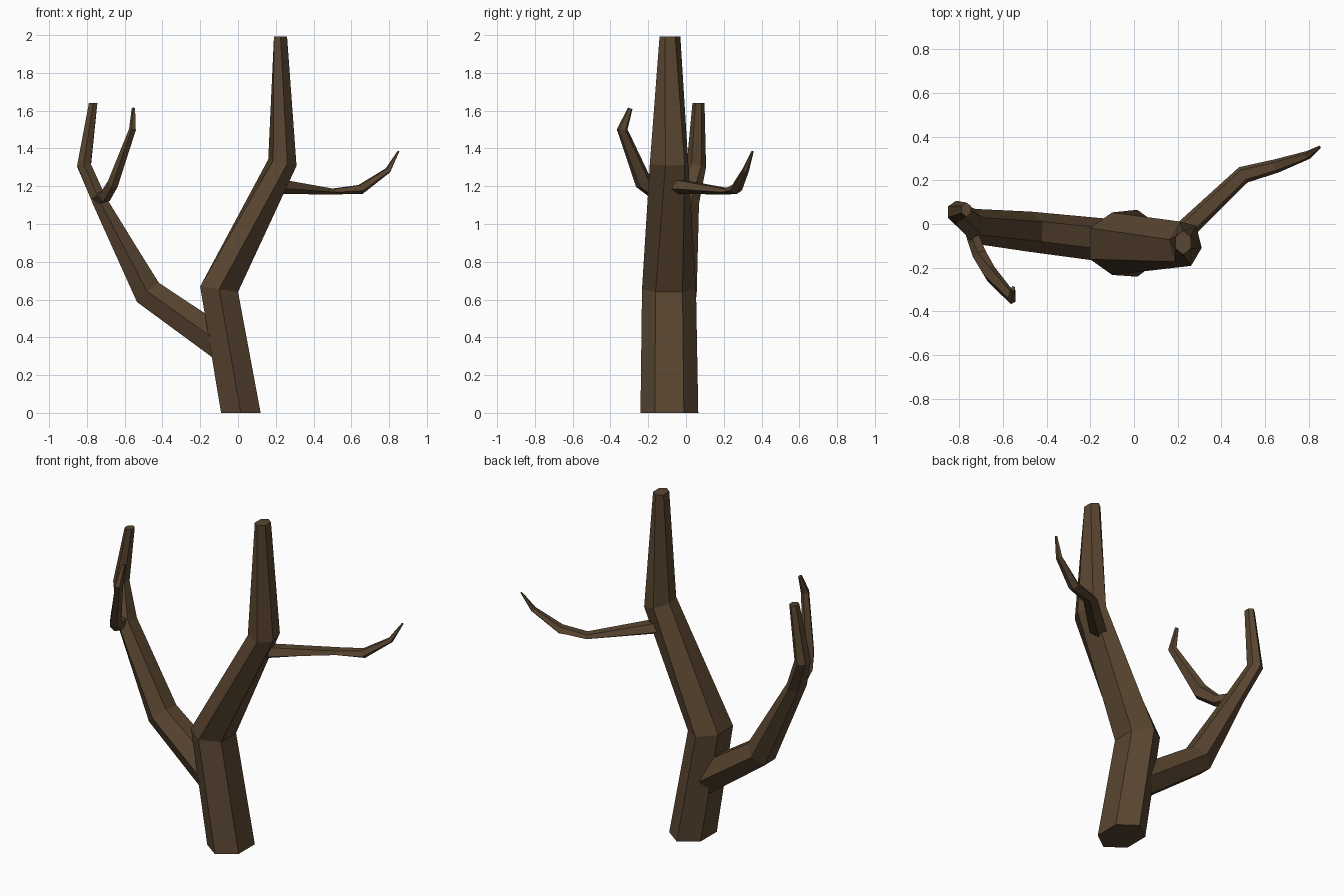
import bpy
import bmesh
from math import sin, cos, tau, radians
from mathutils import Vector

cube = bpy.data.objects.get("Cube")
if cube:
    bpy.data.objects.remove(cube, do_unlink=True)

X, Y, Z = Vector((1, 0, 0)), Vector((0, 1, 0)), Vector((0, 0, 1))

# Bark colour
bark = bpy.data.materials.new("brown_bark")
bark.use_nodes = True
colour = (0.1, 0.06, 0.03, 1)
bark.diffuse_color = colour
bark.node_tree.nodes["Principled BSDF"].inputs["Base Color"].default_value = colour


def limb(name, rings, sides, ref, flat_start=False, flat_end=False):
    """Loft a tapering limb; each ring is (centre, half width, half width along ref, twist)."""
    centres = [Vector(ring[0]) for ring in rings]
    steps = [(b - a).normalized() for a, b in zip(centres, centres[1:])]
    tangents = [(a + b).normalized() for a, b in zip(steps[:1] + steps, steps + steps[-1:])]
    if flat_start:
        tangents[0] = Z
    if flat_end:
        tangents[-1] = Z
    bm = bmesh.new()
    loops = []
    for centre, tangent, (_, wide, deep, twist) in zip(centres, tangents, rings):
        v = (ref - tangent * ref.dot(tangent)).normalized()
        u = v.cross(tangent)
        loop = []
        for i in range(sides):
            angle = tau * i / sides + radians(twist)
            loop.append(bm.verts.new(centre + u * wide * sin(angle) - v * deep * cos(angle)))
        loops.append(loop)
    for low, high in zip(loops, loops[1:]):
        for i in range(sides):
            j = (i + 1) % sides
            bm.faces.new((low[i], low[j], high[j], high[i]))
    bm.faces.new(loops[0][::-1])
    bm.faces.new(loops[-1])
    bmesh.ops.recalc_face_normals(bm, faces=bm.faces)
    mesh = bpy.data.meshes.new(name)
    bm.to_mesh(mesh)
    bm.free()
    mesh.materials.append(bark)
    obj = bpy.data.objects.new(name, mesh)
    bpy.context.collection.objects.link(obj)
    return obj


# Leaning trunk, bent twice
limb("trunk", [
    ((0.015, -0.088, 0), 0.121, 0.153, 0),
    ((-0.1, -0.09, 0.655), 0.117, 0.143, 0),
    ((0.235, -0.09, 1.325), 0.078, 0.108, 20),
    ((0.225, -0.085, 1.993), 0.04, 0.055, 0),
], 6, Y, flat_start=True)

# Large side branch
limb("large_branch", [
    ((-0.08, -0.08, 0.36), 0.1, 0.1, 0),
    ((-0.477, -0.035, 0.638), 0.088, 0.092, 0),
    ((-0.732, -0.01, 1.12), 0.045, 0.08, 0),
    ((-0.815, 0.055, 1.31), 0.042, 0.052, 0),
    ((-0.767, 0.066, 1.64), 0.026, 0.032, 0),
], 6, Y, flat_end=True)

# Twig curling up from the large branch
limb("front_twig", [
    ((-0.745, -0.03, 1.13), 0.03, 0.03, 0),
    ((-0.705, -0.14, 1.145), 0.036, 0.034, 0),
    ((-0.66, -0.225, 1.22), 0.048, 0.03, 0),
    ((-0.557, -0.338, 1.5), 0.03, 0.02, 0),
    ((-0.553, -0.295, 1.612), 0.013, 0.01, 0),
], 5, X)

# Long twig reaching back from the trunk
limb("back_twig", [
    ((0.22, -0.04, 1.2), 0.05, 0.042, 0),
    ((0.5, 0.225, 1.173), 0.042, 0.016, 0),
    ((0.65, 0.265, 1.185), 0.033, 0.028, 0),
    ((0.795, 0.315, 1.285), 0.02, 0.016, 0),
    ((0.85, 0.352, 1.385), 0.007, 0.005, 0),
], 5, Z)
